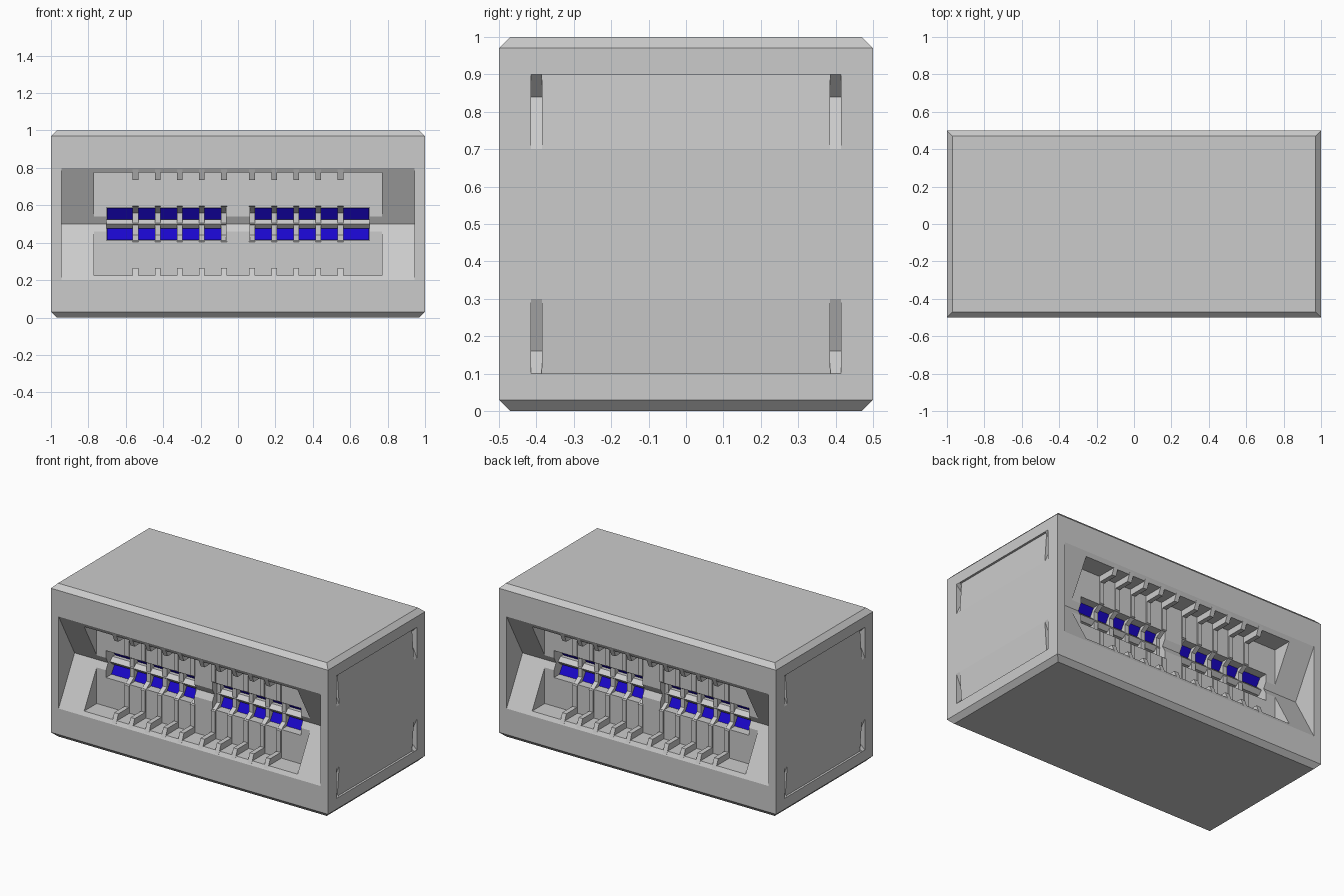
import bpy, bmesh

if "Cube" in bpy.data.objects:
    bpy.data.objects.remove(bpy.data.objects["Cube"])

blue = bpy.data.materials.new("blue")
blue.diffuse_color = (0.01, 0.002, 0.6, 1)
blue.use_nodes = True
blue.node_tree.nodes["Principled BSDF"].inputs["Base Color"].default_value = blue.diffuse_color


def finish(name, bm):
    bmesh.ops.recalc_face_normals(bm, faces=bm.faces)
    me = bpy.data.meshes.new(name)
    bm.to_mesh(me)
    bm.free()
    ob = bpy.data.objects.new(name, me)
    bpy.context.collection.objects.link(ob)
    return ob


def prism(name, profile, axis, a, b, s=1):
    """Extrude a (u, z) profile from a to b along x or y; s mirrors u."""
    bm = bmesh.new()
    rings = [[bm.verts.new((t, s * u, z) if axis == 'x' else (s * u, t, z))
              for u, z in profile] for t in (a, b)]
    n = len(profile)
    for r in rings:
        bm.faces.new(r)
    for i in range(n):
        j = (i + 1) % n
        bm.faces.new((rings[0][i], rings[0][j], rings[1][j], rings[1][i]))
    return finish(name, bm)


def cut(target, *args):
    cutter = prism("cutter", *args)
    cutter.hide_render = True
    mod = target.modifiers.new("cut", 'BOOLEAN')
    mod.operation = 'DIFFERENCE'
    mod.solver = 'EXACT'
    mod.object = cutter
    bpy.context.view_layer.objects.active = target
    bpy.ops.object.modifier_apply(modifier=mod.name)
    bpy.data.objects.remove(cutter, do_unlink=True)


def rect(y0, y1, z0, z1):
    return [(y0, z0), (y1, z0), (y1, z1), (y0, z1)]


# Housing: box with chamfered top and bottom rims
bm = bmesh.new()
rings = []
for inset, z in ((0.03, 0), (0, 0.03), (0, 0.97), (0.03, 1)):
    rings.append([bm.verts.new((sx * (1 - inset), sy * (0.5 - inset), z))
                  for sx, sy in ((-1, -1), (1, -1), (1, 1), (-1, 1))])
bm.faces.new(rings[0])
bm.faces.new(rings[-1])
for lo, hi in zip(rings, rings[1:]):
    for i in range(4):
        j = (i + 1) % 4
        bm.faces.new((lo[i], lo[j], hi[j], hi[i]))
housing = finish("housing", bm)

rib_x = [s * v for s in (-1, 1) for v in (0.075, 0.193, 0.312, 0.43, 0.548)]
W = 0.015

v_groove = [(-0.6, 0.2), (-0.5, 0.2), (-0.335, 0.5), (-0.5, 0.8), (-0.6, 0.8)]
# Rib: foot standing on the sloped lip, low post, bridge across the slot
rib_half = [(-0.22, 0.19), (-0.499, 0.2), (-0.472, 0.265), (-0.365, 0.265),
            (-0.365, 0.405), (-0.31, 0.44)]
rib_profile = rib_half + [(y, 1 - z) for y, z in reversed(rib_half)]
ridge_profile = [(-0.235, 0.475), (-0.29, 0.475), (-0.315, 0.5),
                 (-0.29, 0.525), (-0.235, 0.525)]
strip_profile = [(-0.305, 0.415), (-0.265, 0.477), (-0.235, 0.477), (-0.235, 0.415)]

# Same recess, ribs and blue strips on front and back
for s, side in ((1, "front"), (-1, "back")):
    cut(housing, v_groove, 'x', -0.945, 0.945, s)
    cut(housing, rect(-0.6, -0.357, 0.225, 0.775), 'x', -0.77, 0.77, s)
    for m, hand in ((-1, "left"), (1, "right")):
        a, b = sorted((m * 0.065, m * 0.703))
        cut(housing, rect(-0.6, -0.24, 0.412, 0.588), 'x', a, b, s)
        tag = side + "_" + hand
        prism(tag + "_ridge", ridge_profile, 'x', a, b, s)
        a, b = sorted((m * 0.08, m * 0.70))
        upper = [(y, 1 - z) for y, z in strip_profile]
        for name, prof in (("lower", strip_profile), ("upper", upper)):
            strip = prism(tag + "_" + name + "_strip", prof, 'x', a, b, s)
            strip.data.materials.append(blue)
    for i, x in enumerate(rib_x):
        prism(f"{side}_rib_{i}", rib_profile, 'x', x - W, x + W, s)

# End panels: shallow sloped hand hold with corner slots, top and bottom
hold = [(1, 0.7), (0.986, 0.9), (1.05, 0.9), (1.05, 0.7)]
slot = [(1, 0.7), (0.94, 0.84), (1, 0.9), (1.05, 0.9), (1.05, 0.7)]
for s in (-1, 1):
    for flip in (False, True):
        h, n = ([(u, 1 - z if flip else z) for u, z in p] for p in (hold, slot))
        cut(housing, h, 'y', -0.386, 0.386, s)
        for m in (-1, 1):
            a, b = sorted((m * 0.385, m * 0.415))
            cut(housing, n, 'y', a, b, s)
